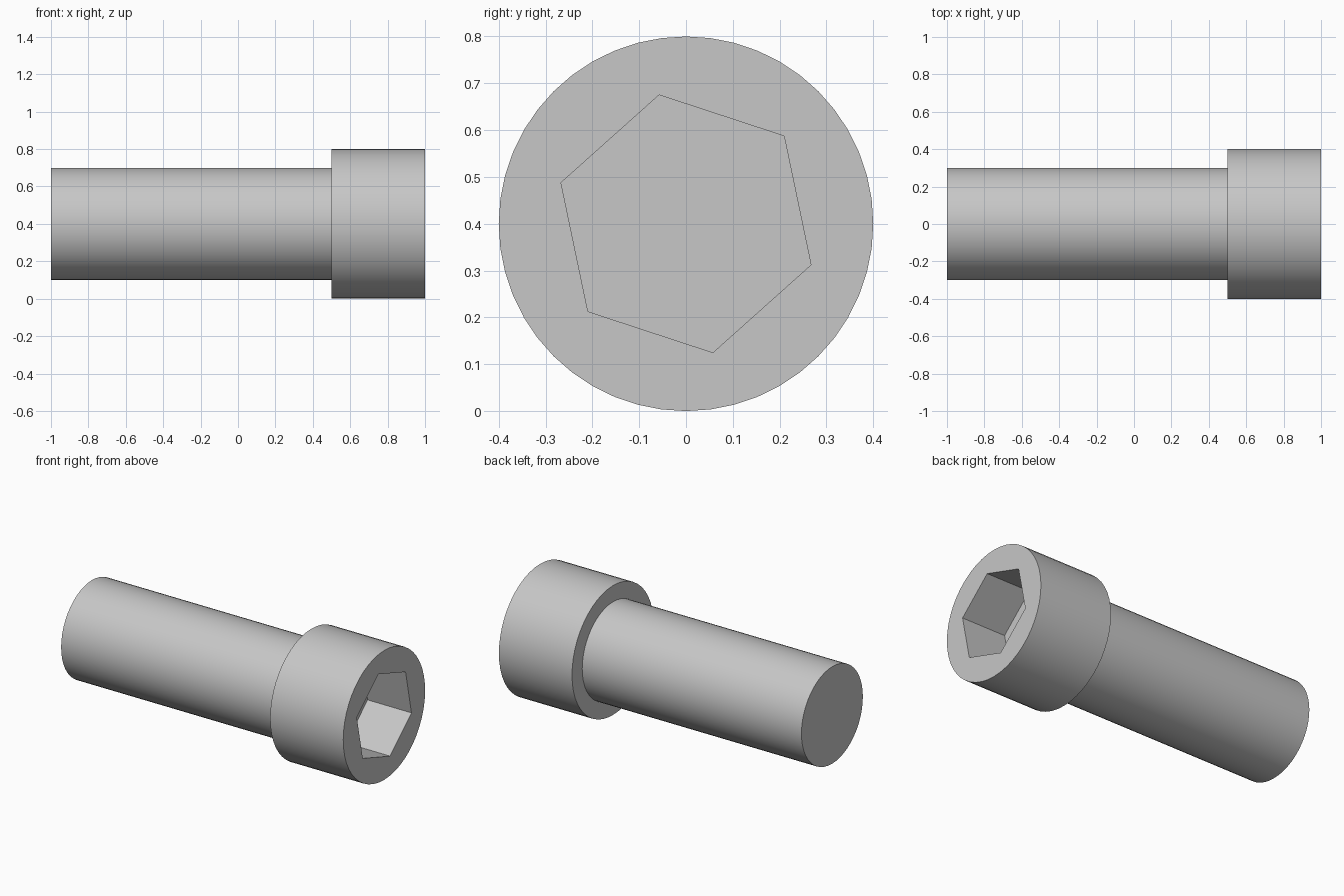
import bpy
import bmesh
from math import cos, sin, pi, radians

if "Cube" in bpy.data.objects:
    bpy.data.objects.remove(bpy.data.objects["Cube"], do_unlink=True)

AXIS_Z = 0.4

steel = bpy.data.materials.new("light grey steel")
steel.use_nodes = True
GREY = (0.57, 0.57, 0.57, 1)
steel.diffuse_color = GREY
steel.node_tree.nodes["Principled BSDF"].inputs["Base Color"].default_value = GREY


def prism(name, x_start, x_end, radius, sides, turn=0.0):
    """Regular prism lying along the x axis."""
    bm = bmesh.new()
    ring = []
    for i in range(sides):
        a = turn + 2 * pi * i / sides
        ring.append(bm.verts.new((x_start, radius * cos(a), AXIS_Z + radius * sin(a))))
    cap = bm.faces.new(ring)
    grown = bmesh.ops.extrude_face_region(bm, geom=[cap], use_keep_orig=True)["geom"]
    moved = [v for v in grown if isinstance(v, bmesh.types.BMVert)]
    bmesh.ops.translate(bm, verts=moved, vec=(x_end - x_start, 0, 0))
    bmesh.ops.recalc_face_normals(bm, faces=bm.faces)
    mesh = bpy.data.meshes.new(name)
    bm.to_mesh(mesh)
    bm.free()
    mesh.materials.append(steel)
    obj = bpy.data.objects.new(name, mesh)
    bpy.context.collection.objects.link(obj)
    return obj


def select_only(obj):
    bpy.ops.object.select_all(action="DESELECT")
    obj.select_set(True)
    bpy.context.view_layer.objects.active = obj


# Round shank, seated slightly inside the head
shank = prism("shank", -1.0, 0.52, 0.3, 48)

# Cylindrical head with a hexagonal socket sunk into its end
head = prism("head", 0.5, 1.0, 0.4, 48)
cutter = prism("socket_cutter", 0.7, 1.1, 0.281, 6, radians(41.8))
cutter.hide_render = True
socket = head.modifiers.new("hex socket", "BOOLEAN")
socket.operation = "DIFFERENCE"
socket.solver = "EXACT"
socket.object = cutter
select_only(head)
bpy.ops.object.modifier_apply(modifier=socket.name)
bpy.data.objects.remove(cutter, do_unlink=True)

# Smooth round sides, crisp rims and socket edges
for part in (shank, head):
    select_only(part)
    bpy.ops.object.shade_smooth_by_angle(angle=radians(30))
